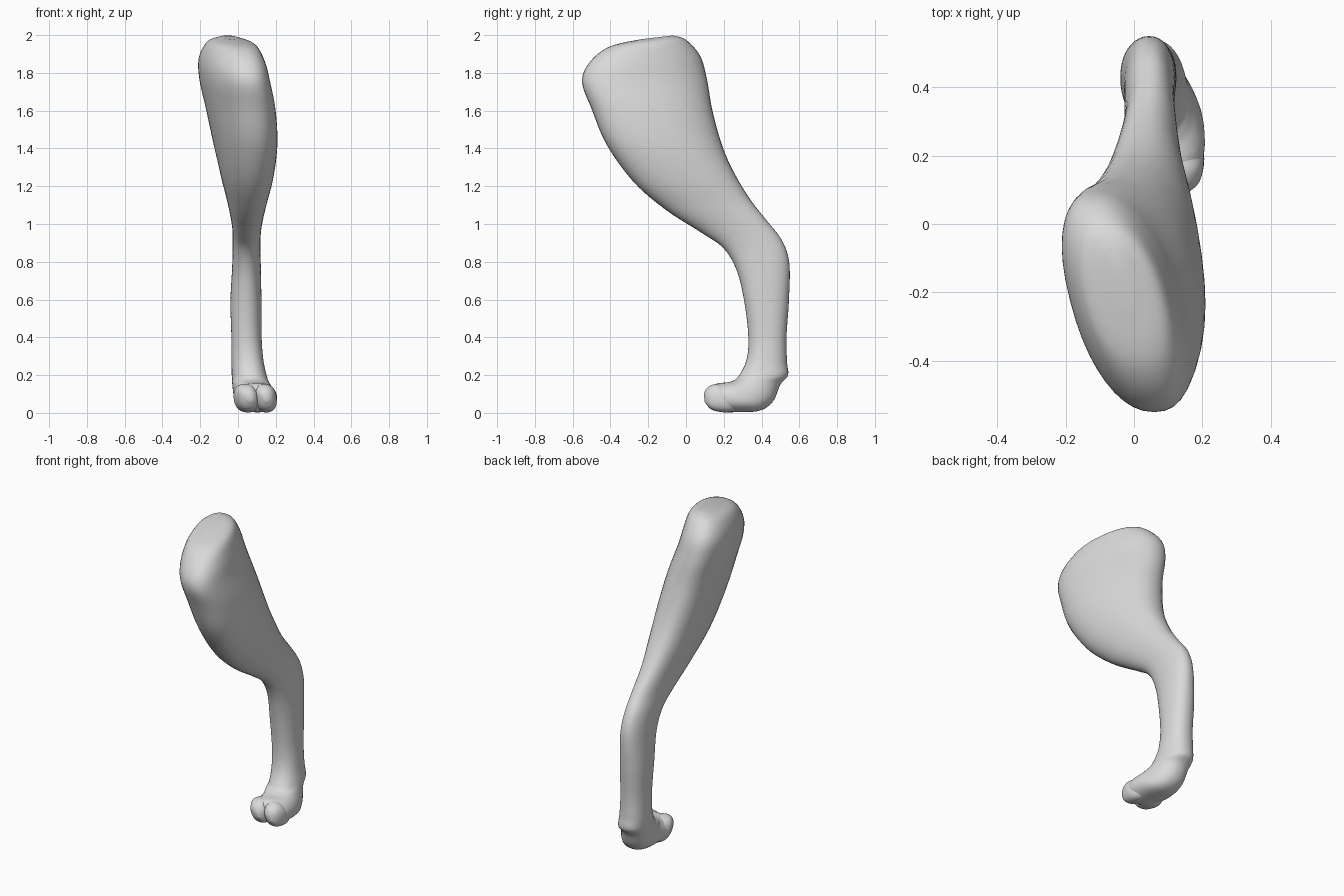
import bpy, bmesh, math
from mathutils import Vector

grey = bpy.data.materials.new("plain grey")
grey.diffuse_color = (0.7, 0.7, 0.7, 1)


def catmull(a, b, c, d, t):
    return [0.5 * (2 * q + (r - p) * t + (2 * p - 5 * q + 4 * r - s) * t * t
                   + (3 * q - p - 3 * r + s) * t ** 3) for p, q, r, s in zip(a, b, c, d)]


def loft(name, sections, steps=6, n=40, power=0.9):
    """Skin rounded sections: front y, z, back y, z, front x, back x, half width."""
    rows = []
    for i in range(len(sections) - 1):
        a, b = sections[max(i - 1, 0)], sections[i]
        c, d = sections[i + 1], sections[min(i + 2, len(sections) - 1)]
        rows += [catmull(a, b, c, d, k / steps) for k in range(steps)]
    rows.append(sections[-1])

    bm = bmesh.new()
    rings = []
    for yf, zf, yb, zb, xf, xb, w in rows:
        front, back = Vector((xf, yf, zf)), Vector((xb, yb, zb))
        mid, half = (front + back) / 2, (front - back) / 2
        ring = []
        for k in range(n):
            ang = math.tau * k / n
            c, s = math.cos(ang), math.sin(ang)
            c = math.copysign(abs(c) ** power, c)
            s = math.copysign(abs(s) ** power, s)
            p = mid + half * c + Vector((w * s, 0, 0))
            p.z = max(p.z, 0)
            ring.append(bm.verts.new(p))
        rings.append(ring)
    for r0, r1 in zip(rings, rings[1:]):
        for k in range(n):
            bm.faces.new((r0[k], r0[(k + 1) % n], r1[(k + 1) % n], r1[k]))
    # close both ends with a fan
    for ring in (rings[0], rings[-1]):
        tip = bm.verts.new(sum((v.co for v in ring), Vector()) / n)
        for k in range(n):
            bm.faces.new((ring[k], ring[(k + 1) % n], tip))
    bmesh.ops.recalc_face_normals(bm, faces=bm.faces[:])
    for f in bm.faces:
        f.smooth = True
    me = bpy.data.meshes.new(name)
    bm.to_mesh(me)
    bm.free()
    me.materials.append(grey)
    ob = bpy.data.objects.new(name, me)
    bpy.context.collection.objects.link(ob)
    return ob


# thigh, hock, shank and foot in one skin
loft("leg", [
    (-0.24, 1.978, -0.07, 1.998, -0.03, -0.06, 0.045),
    (-0.41, 1.937, 0.0, 1.975, 0.015, -0.085, 0.115),
    (-0.515, 1.85, 0.075, 1.89, 0.045, -0.11, 0.152),
    (-0.55, 1.75, 0.11, 1.77, 0.06, -0.095, 0.165),
    (-0.50, 1.61, 0.14, 1.60, 0.075, -0.045, 0.17),
    (-0.42, 1.42, 0.19, 1.42, 0.085, -0.005, 0.160),
    (-0.275, 1.22, 0.25, 1.28, 0.075, 0.02, 0.135),
    (-0.10, 1.07, 0.34, 1.13, 0.06, 0.035, 0.10),
    (0.08, 0.955, 0.43, 1.015, 0.047, 0.047, 0.078),
    (0.20, 0.87, 0.51, 0.91, 0.045, 0.045, 0.073),
    (0.27, 0.75, 0.547, 0.79, 0.045, 0.045, 0.076),
    (0.31, 0.58, 0.545, 0.60, 0.042, 0.042, 0.082),
    (0.33, 0.40, 0.532, 0.40, 0.045, 0.045, 0.08),
    (0.32, 0.28, 0.535, 0.27, 0.055, 0.045, 0.085),
    (0.275, 0.19, 0.54, 0.20, 0.07, 0.05, 0.092),
    (0.235, 0.165, 0.50, 0.15, 0.08, 0.055, 0.097),
    (0.20, 0.160, 0.46, 0.06, 0.095, 0.07, 0.106),
    (0.17, 0.157, 0.39, 0.012, 0.095, 0.09, 0.112),
    (0.147, 0.147, 0.27, 0.004, 0.09, 0.10, 0.110),
    (0.132, 0.125, 0.18, 0.008, 0.09, 0.105, 0.085),
    (0.13, 0.09, 0.14, 0.05, 0.10, 0.105, 0.03),
])

# two toe tips with a cleft between them, the outer one splayed towards +x
profile = [(0.21, 0.15, 0.30, 0.03), (0.16, 0.154, 0.23, 0.004),
           (0.125, 0.142, 0.165, 0.008), (0.104, 0.122, 0.125, 0.025), (0.095, 0.10, 0.098, 0.06)]
toes = {
    "inner_toe": ([0.055, 0.047, 0.05, 0.055, 0.06], [0.06, 0.070, 0.058, 0.042, 0.018]),
    "outer_toe": ([0.12, 0.14, 0.145, 0.147, 0.147], [0.06, 0.064, 0.054, 0.038, 0.016]),
}
for name, (xs, ws) in toes.items():
    loft(name, [p + (x - 0.006, x + 0.006, w) for p, x, w in zip(profile, xs, ws)], power=0.85)
